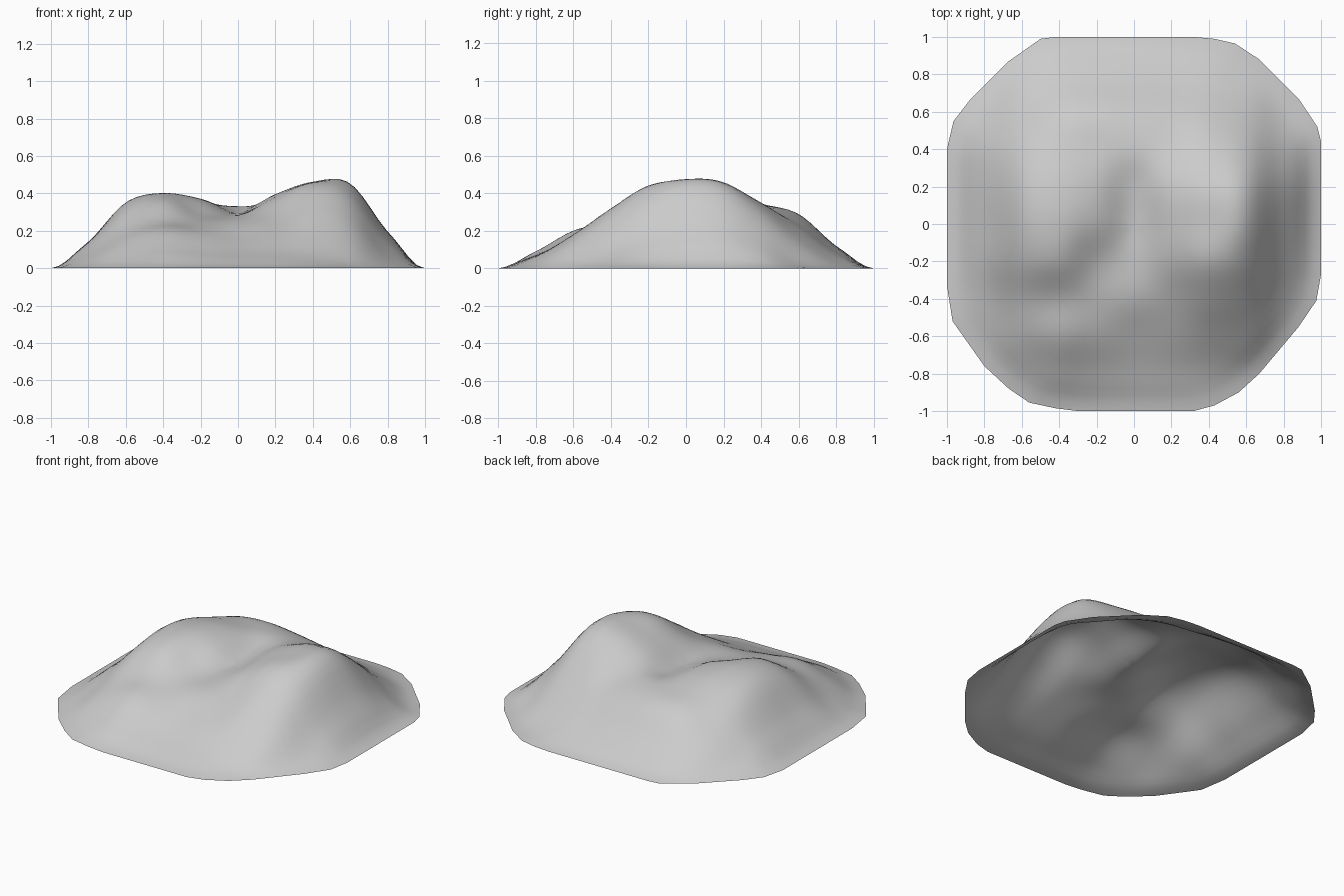
import bpy
import bmesh
import math
from mathutils import Vector

cube = bpy.data.objects.get("Cube")
if cube:
    bpy.data.objects.remove(cube, do_unlink=True)

# Rounded footprint of the mound, clockwise from the back edge
OUTLINE = [
    (-.42, 1), (.32, 1), (.43, .99), (.54, .965), (.67, .88), (.88, .67), (.98, .52), (1, .44),
    (1, -.27), (.975, -.41), (.88, -.55), (.67, -.8), (.56, -.9), (.43, -.97), (.32, -1),
    (-.3, -1), (-.42, -.985), (-.56, -.955), (-.67, -.88), (-.8, -.76), (-.97, -.52), (-1, -.33),
    (-1, .4), (-.965, .55), (-.88, .66), (-.67, .87), (-.5, .99),
]

# Hill heights in hundredths, rows from front to back, columns from -x to +x
HEIGHTS = [
    [1, 5, 9, 8, 7, 7, 6, 3, 0],
    [4, 14, 20, 18, 16, 17, 18, 14, 3],
    [8, 21, 25, 24, 25, 27, 32, 27, 8],
    [13, 31, 36, 29, 28, 36, 44, 39, 15],
    [14, 35, 40, 36, 29, 39, 46, 45, 19],
    [14, 34, 39, 37, 31, 39, 45, 43, 19],
    [12, 28, 34, 34, 33, 33, 35, 30, 12],
    [6, 18, 27, 29, 27, 24, 21, 14, 3],
    [1, 7, 11, 12, 11, 9, 7, 3, 0],
]
STEP = 0.2
RIM_LEVEL = 1
RINGS = 24
SEGMENT = 0.07


def control(row, col):
    """Height of a control point; a low constant outside the table."""
    if 0 <= row < len(HEIGHTS) and 0 <= col < len(HEIGHTS):
        return HEIGHTS[row][col]
    return RIM_LEVEL


def spline(a, b, c, d, t):
    """Smooth curve from b to c with neighbours a and d."""
    m, n = (c - a) / 2, (d - b) / 2
    return b + t * (m + t * (3 * (c - b) - 2 * m - n + t * (2 * (b - c) + m + n)))


def hill_height(x, y):
    middle = len(HEIGHTS) // 2
    u, v = x / STEP + middle, y / STEP + middle
    col, row = math.floor(u), math.floor(v)
    lines = [
        spline(*[control(row + j, col + i) for i in range(-1, 3)], u - col)
        for j in range(-1, 3)
    ]
    return spline(*lines, v - row) / 100


def surface_point(rim, t):
    """Point a fraction t of the way from the centre to the rim."""
    fade = 1 - (1 - min(1, (1 - t) / 0.16)) ** 2
    x, y = rim.x * t, rim.y * t
    return Vector((x, y, max(0, hill_height(x, y) * fade)))


# Subdivide the footprint evenly
rim_points = []
for i, start in enumerate(OUTLINE):
    a, b = Vector(start), Vector(OUTLINE[(i + 1) % len(OUTLINE)])
    count = math.ceil((b - a).length / SEGMENT)
    rim_points += [a.lerp(b, k / count) for k in range(count)]
rim_points.reverse()

# Open shell built from rings around the centre
bm = bmesh.new()
centre = bm.verts.new(surface_point(rim_points[0], 0))
rings = [
    [bm.verts.new(surface_point(p, r / RINGS)) for p in rim_points]
    for r in range(1, RINGS + 1)
]
total = len(rim_points)
for k in range(total):
    n = (k + 1) % total
    bm.faces.new((centre, rings[0][k], rings[0][n]))
    for inner, outer in zip(rings, rings[1:]):
        bm.faces.new((inner[k], outer[k], outer[n], inner[n]))
for face in bm.faces:
    face.smooth = True
mesh = bpy.data.meshes.new("hill_mound")
bm.to_mesh(mesh)
bm.free()

# Single plain stone colour
stone = bpy.data.materials.new("light_grey")
stone.use_nodes = True
colour = (0.6, 0.6, 0.6, 1)
stone.diffuse_color = colour
shader = next(n for n in stone.node_tree.nodes if n.type == "BSDF_PRINCIPLED")
shader.inputs["Base Color"].default_value = colour
mesh.materials.append(stone)

mound = bpy.data.objects.new("hill_mound", mesh)
bpy.context.collection.objects.link(mound)
